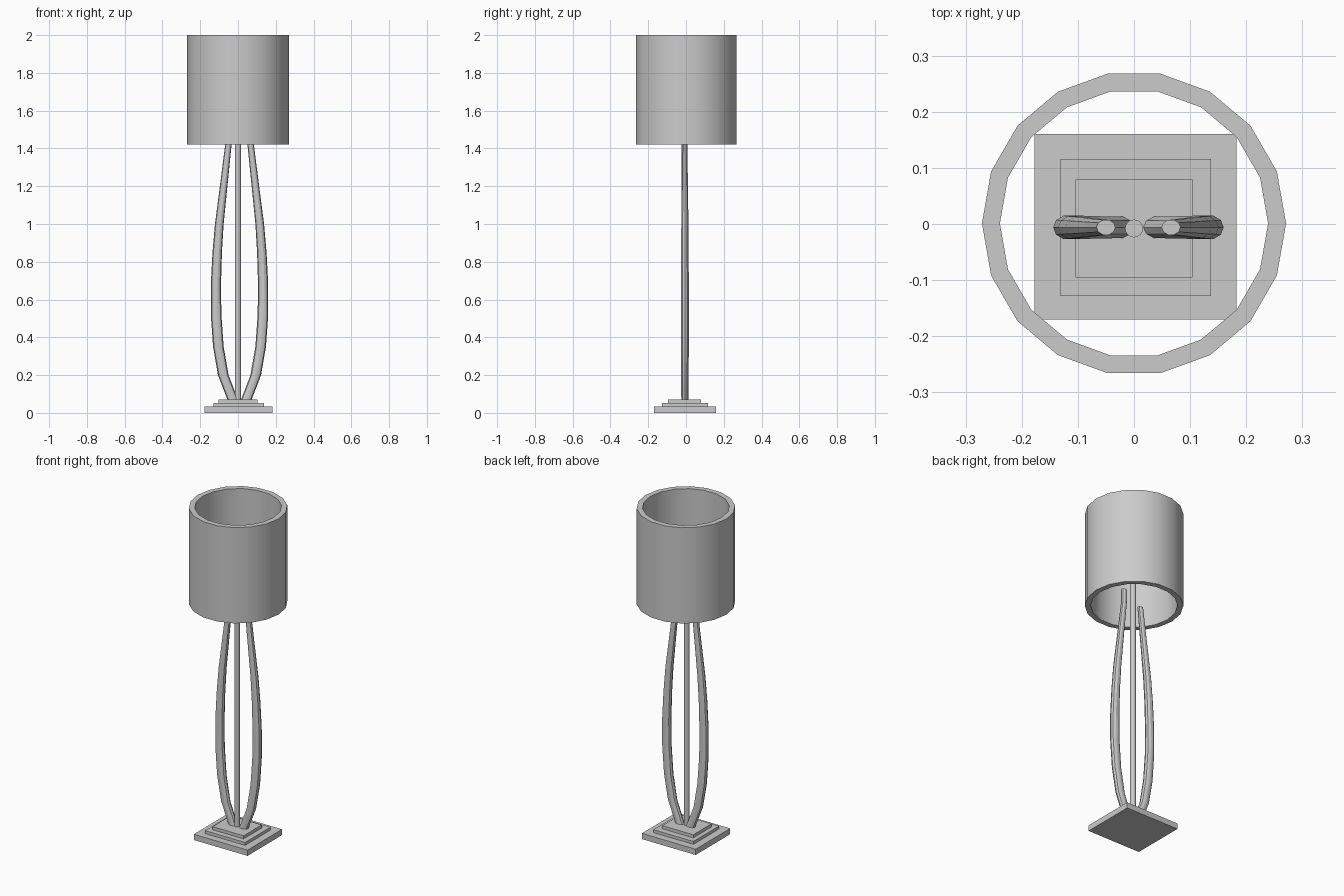
import bpy, bmesh, math

if "Cube" in bpy.data.objects:
    bpy.data.objects.remove(bpy.data.objects["Cube"])

grey = bpy.data.materials.new("plain_grey")
grey.use_nodes = True
grey.diffuse_color = (0.6, 0.6, 0.6, 1)
grey.node_tree.nodes["Principled BSDF"].inputs["Base Color"].default_value = (0.6, 0.6, 0.6, 1)


def loft(name, rings, sides, start=0.0, closed=False, smooth=True):
    """Skin horizontal rings given as (x, y, z, radius_x, radius_y)."""
    bm = bmesh.new()
    loops = []
    for x, y, z, rx, ry in rings:
        angles = [start + math.tau * i / sides for i in range(sides)]
        loops.append([bm.verts.new((x + rx * math.cos(a), y + ry * math.sin(a), z))
                      for a in angles])
    pairs = list(zip(loops, loops[1:]))
    if closed:
        pairs.append((loops[-1], loops[0]))
    else:
        bm.faces.new(loops[0])
        bm.faces.new(loops[-1])
    for low, high in pairs:
        for i in range(sides):
            j = (i + 1) % sides
            bm.faces.new((low[i], low[j], high[j], high[i]))
    bmesh.ops.recalc_face_normals(bm, faces=bm.faces)
    mesh = bpy.data.meshes.new(name)
    bm.to_mesh(mesh)
    bm.free()
    mesh.materials.append(grey)
    obj = bpy.data.objects.new(name, mesh)
    bpy.context.collection.objects.link(obj)
    if smooth:
        bpy.ops.object.select_all(action='DESELECT')
        obj.select_set(True)
        bpy.context.view_layer.objects.active = obj
        bpy.ops.object.shade_smooth_by_angle(angle=math.radians(30))
    return obj


# Stepped base: centre x, centre y, half width, half depth, bottom, top
steps = {
    "base_lower_step": (0.003, -0.005, 0.18, 0.165, 0, 0.035),
    "base_middle_step": (0.003, -0.006, 0.134, 0.122, 0.035, 0.053),
    "base_upper_step": (0, -0.008, 0.104, 0.087, 0.053, 0.072),
}
corner = math.sqrt(2)
for name, (x, y, w, d, low, high) in steps.items():
    loft(name, [(x, y, z, w * corner, d * corner) for z in (low, high)],
         4, math.pi / 4, smooth=False)

# Straight centre rod
loft("centre_rod", [(0, -0.008, z, 0.016, 0.016) for z in (0.07, 1.65)], 16)

# Two bowed arms: height, distance from the middle, radius in x, radius in y
bow = [(0.07, 0.036, 0.028, 0.02), (0.2, 0.086, 0.028, 0.021),
       (0.35, 0.112, 0.028, 0.022), (0.52, 0.124, 0.028, 0.022),
       (0.68, 0.125, 0.027, 0.022), (0.85, 0.118, 0.025, 0.021),
       (1.0, 0.107, 0.023, 0.02), (1.2, 0.084, 0.02, 0.017),
       (1.42, 0.059, 0.017, 0.014)]
for name, side, top in (("left_arm", 1, 1.5), ("right_arm", -1, 1.43)):
    rings = [(0.008 + side * off, -0.006, z, rx, ry) for z, off, rx, ry in bow]
    rings.append((0.008 + side * 0.058, -0.006, top, 0.017, 0.014))
    loft(name, rings, 10)

# Open drum shade with a thick wall
outer, inner, low, high = 0.271, 0.239, 1.42, 2
loft("shade", [(0, 0.001, z, r, r) for r, z in
               ((outer, low), (outer, high), (inner, high), (inner, low))],
     18, closed=True)
